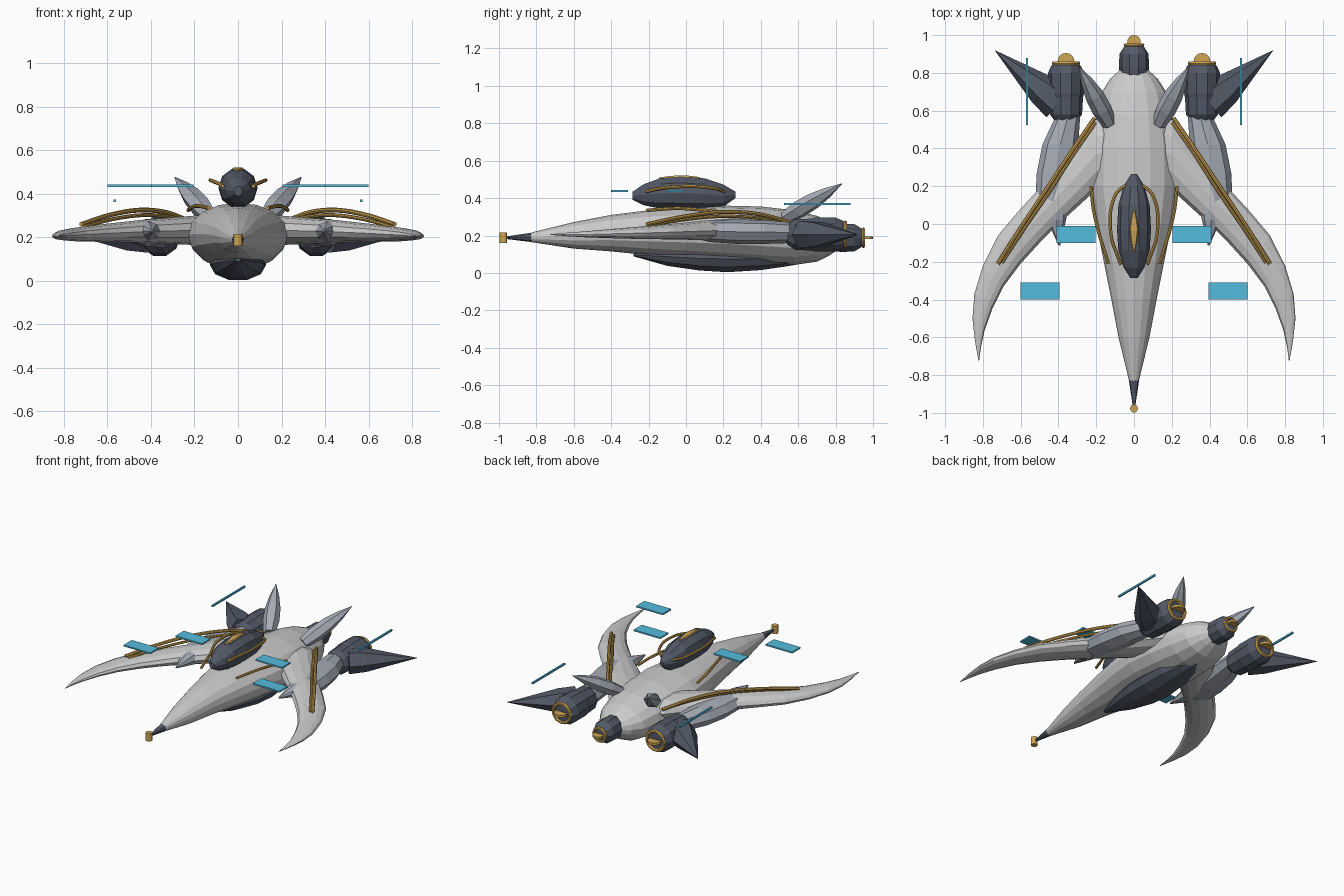
import bpy, bmesh
from math import cos, sin, pi
from mathutils import Vector as V

if "Cube" in bpy.data.objects:
    bpy.data.objects.remove(bpy.data.objects["Cube"])


def material(name, rgb):
    m = bpy.data.materials.new(name)
    m.diffuse_color = (*rgb, 1)
    m.use_nodes = True
    m.node_tree.nodes["Principled BSDF"].inputs["Base Color"].default_value = m.diffuse_color
    return m


LIGHT = material("light_grey", (0.66, 0.66, 0.65))
MID = material("mid_grey", (0.38, 0.41, 0.47))
DARK = material("dark_grey", (0.085, 0.1, 0.135))
GOLD = material("gold", (0.62, 0.38, 0.09))
BLUE = material("blue", (0.09, 0.5, 0.72))


def finish(name, bm, mat, mirror):
    bmesh.ops.recalc_face_normals(bm, faces=bm.faces)
    me = bpy.data.meshes.new(name)
    bm.to_mesh(me)
    bm.free()
    me.materials.append(mat)
    ob = bpy.data.objects.new(name, me)
    bpy.context.collection.objects.link(ob)
    if mirror:
        ob.modifiers.new("mirror", 'MIRROR').use_mirror_merge = False
    return ob


def loft(name, rings, sides, mat, mirror=False):
    """Skin through elliptical rings given as (centre, half axis u, half axis v)."""
    bm = bmesh.new()
    loops = []
    for c, u, v in rings:
        loops.append([bm.verts.new(V(c) + V(u) * cos(2 * pi * i / sides) + V(v) * sin(2 * pi * i / sides))
                      for i in range(sides)])
    for a, b in zip(loops, loops[1:]):
        for i in range(sides):
            j = (i + 1) % sides
            bm.faces.new((a[i], a[j], b[j], b[i]))
    bm.faces.new(loops[0])
    bm.faces.new(loops[-1])
    return finish(name, bm, mat, mirror)


def body(name, rows, sides, mat, mirror=False):
    """Loft along y; rows are (x, y, half width, bottom z, top z)."""
    loft(name, [((x, y, (b + t) / 2), (w, 0, 0), (0, 0, (t - b) / 2)) for x, y, w, b, t in rows],
         sides, mat, mirror)


def spike(name, base, tip, profile, flat, sides, mat):
    """Pointed loft along base-tip; profile is (fraction, half width)."""
    base, tip = V(base), V(tip)
    d = (tip - base).normalized()
    v = V((0, 0, 1)) - d * d.z
    v.normalize()
    u = d.cross(v)
    loft(name, [(base.lerp(tip, f), u * r * flat, v * r) for f, r in profile], sides, mat, True)


def tube(name, pts, r):
    """Round gold tube on a smooth path through pts."""
    p = [V(q) for q in pts]
    p = [2 * p[0] - p[1]] + p + [2 * p[-1] - p[-2]]
    path = []
    for a, b, c, d in zip(p, p[1:], p[2:], p[3:]):
        for k in range(5):
            t = k / 5
            path.append(0.5 * (2 * b + (c - a) * t + (2 * a - 5 * b + 4 * c - d) * t * t
                               + (3 * b - a - 3 * c + d) * t ** 3))
    path.append(p[-2])
    rings = []
    for i, q in enumerate(path):
        d = (path[min(i + 1, len(path) - 1)] - path[max(i - 1, 0)]).normalized()
        u = d.cross(V((0, 0, 1))).normalized()
        rings.append((q, u * r, u.cross(d) * r))
    loft(name, rings, 8, GOLD, True)


def box(name, lo, hi, mat):
    bm = bmesh.new()
    bmesh.ops.create_cube(bm, size=1)
    lo, hi = V(lo), V(hi)
    for v in bm.verts:
        v.co = (lo + hi) / 2 + V([a * b for a, b in zip(v.co, hi - lo)])
    finish(name, bm, mat, True)


def disc(name, c, r, h, mirror=False):
    x, y, z = c
    loft(name, [((x, y, z + s * h), (r, 0, 0), (0, r, 0)) for s in (-1, 1)], 16, GOLD, mirror)


def ring(name, x, y, z, R, r, mirror=False):
    """Gold torus around the y axis, built from a closed set of quads."""
    bm = bmesh.new()
    n, m = 20, 6
    g = [[bm.verts.new((x + (R + r * cos(2 * pi * j / m)) * cos(2 * pi * i / n), y + r * sin(2 * pi * j / m),
                        z + (R + r * cos(2 * pi * j / m)) * sin(2 * pi * i / n))) for j in range(m)]
         for i in range(n)]
    for i in range(n):
        for j in range(m):
            k, l = (i + 1) % n, (j + 1) % m
            bm.faces.new((g[i][j], g[k][j], g[k][l], g[i][l]))
    finish(name, bm, GOLD, mirror)


# Fuselage, nose and belly
body("fuselage", [(0, -0.83, .026, .165, .215), (0, -0.6, .082, .13, .272), (0, -0.4, .12, .115, .31),
                  (0, -0.2, .16, .095, .335), (0, 0, .2, .08, .35), (0, .2, .23, .065, .36),
                  (0, .4, .225, .05, .355), (0, .58, .2, .043, .335), (0, .7, .17, .06, .305),
                  (0, .77, .125, .095, .275), (0, .82, .07, .13, .24)], 16, LIGHT)
body("nose_cone", [(0, -0.82, .028, .163, .217), (0, -0.97, .006, .182, .194)], 10, DARK)
disc("nose_sensor", (0, -0.977, .188), .021, .027)
body("belly_keel", [(0, -0.28, .012, .088, .105), (0, -0.1, .08, .035, .14), (0, .07, .12, .01, .145),
                    (0, .22, .13, 0, .15), (0, .4, .115, .012, .14), (0, .52, .075, .03, .12),
                    (0, .62, .015, .048, .08)], 10, DARK)

# Cockpit pod with gold crest
body("cockpit", [(0, -0.285, .02, .39, .435), (0, -0.23, .055, .36, .475), (0, -0.14, .083, .34, .51),
                 (0, -0.03, .09, .333, .52), (0, .1, .083, .335, .51), (0, .2, .055, .35, .475),
                 (0, .265, .015, .4, .435)], 10, DARK)
body("cockpit_crest", [(0, -0.145, .004, .5, .511), (0, -0.09, .024, .48, .52), (0, -0.03, .036, .47, .526),
                       (0, .02, .024, .48, .522), (0, .075, .004, .5, .513)], 6, GOLD)

# Crescent wings: leading edge, trailing edge, bottom and top z
wing = [((.12, .58), (.1, .22), .16, .31), ((.21, .55), (.19, .19), .165, .3), ((.34, .38), (.3, .09), .17, .29),
        ((.49, .2), (.41, -.01), .175, .28), ((.61, .07), (.5, -.1), .178, .268), ((.72, -.06), (.6, -.21), .18, .257),
        ((.8, -.22), (.69, -.33), .182, .245), ((.845, -.37), (.75, -.45), .186, .234),
        ((.855, -.5), (.79, -.56), .19, .223), ((.842, -.62), (.81, -.65), .196, .215),
        ((.823, -.725), (.82, -.725), .203, .207)]
rings = []
for a, b, lo, hi in wing:
    a, b = V((*a, 0)), V((*b, 0))
    rings.append(((a + b) / 2 + V((0, 0, (lo + hi) / 2)), (a - b) / 2, (0, 0, (hi - lo) / 2)))
loft("wing", rings, 12, LIGHT, True)

# Nacelles under the wing roots, and side engines behind them
body("nacelle", [(.395, -0.115, .004, .225, .235), (.41, .02, .05, .19, .27), (.43, .13, .092, .165, .283),
                 (.415, .27, .1, .155, .285), (.39, .42, .095, .155, .283), (.35, .57, .065, .16, .27)], 8, MID, True)


def lathe(name, x, z, rows, mirror=False):
    body(name, [(x, y, r, z - r, z + r) for y, r in rows], 10, DARK, mirror)


lathe("side_engine", .36, .205, [(.54, .055), (.58, .085), (.67, .09), (.69, .095), (.8, .095),
                                 (.835, .08), (.85, .065)], True)
ring("side_engine_ring", .36, .85, .205, .065, .011, True)
disc("side_engine_core", (.36, .86, .205), .045, .008, True)
lathe("rear_engine", 0, .188, [(.79, .075), (.83, .08), (.9, .077), (.935, .055), (.95, .042)])
ring("rear_engine_ring", 0, .948, .188, .046, .009)
disc("rear_engine_core", (0, .964, .188), .036, .007)

# Engine spikes and tail fins
spike("engine_spike", (.4, .64, .205), (.735, .918, .205), [(0, .085), (.25, .075), (1, .001)], 1.15, 6, DARK)
spike("tail_fin", (.13, .53, .295), (.292, .835, .478),
      [(0, .035), (.25, .048), (.5, .045), (.75, .028), (1, .001)], 1.1, 6, MID)

# Gold piping
tube("wing_pipe_outer", [(.21, .56, .27), (.33, .385, .315), (.46, .19, .325), (.6, -.02, .3), (.72, -.21, .26)], .011)
tube("wing_pipe_inner", [(.205, .535, .265), (.32, .37, .295), (.445, .175, .302), (.585, -.03, .282),
                         (.7, -.205, .25)], .009)
tube("cockpit_pipe", [(.045, .205, .435), (.095, .16, .45), (.125, .06, .462), (.12, -.07, .46), (.09, -.16, .448),
                      (.07, -.215, .435)], .009)
tube("hull_pipe", [(.228, .2, .325), (.215, .08, .337), (.185, -.05, .345), (.135, -.21, .335)], .009)

# Floating blue panels and blades
box("inner_panel", (.205, -.1, .432), (.41, -.01, .442), BLUE)
box("outer_panel", (.395, -.4, .432), (.6, -.31, .442), BLUE)
box("rear_blade", (.56, .525, .362), (.571, .88, .374), BLUE)
